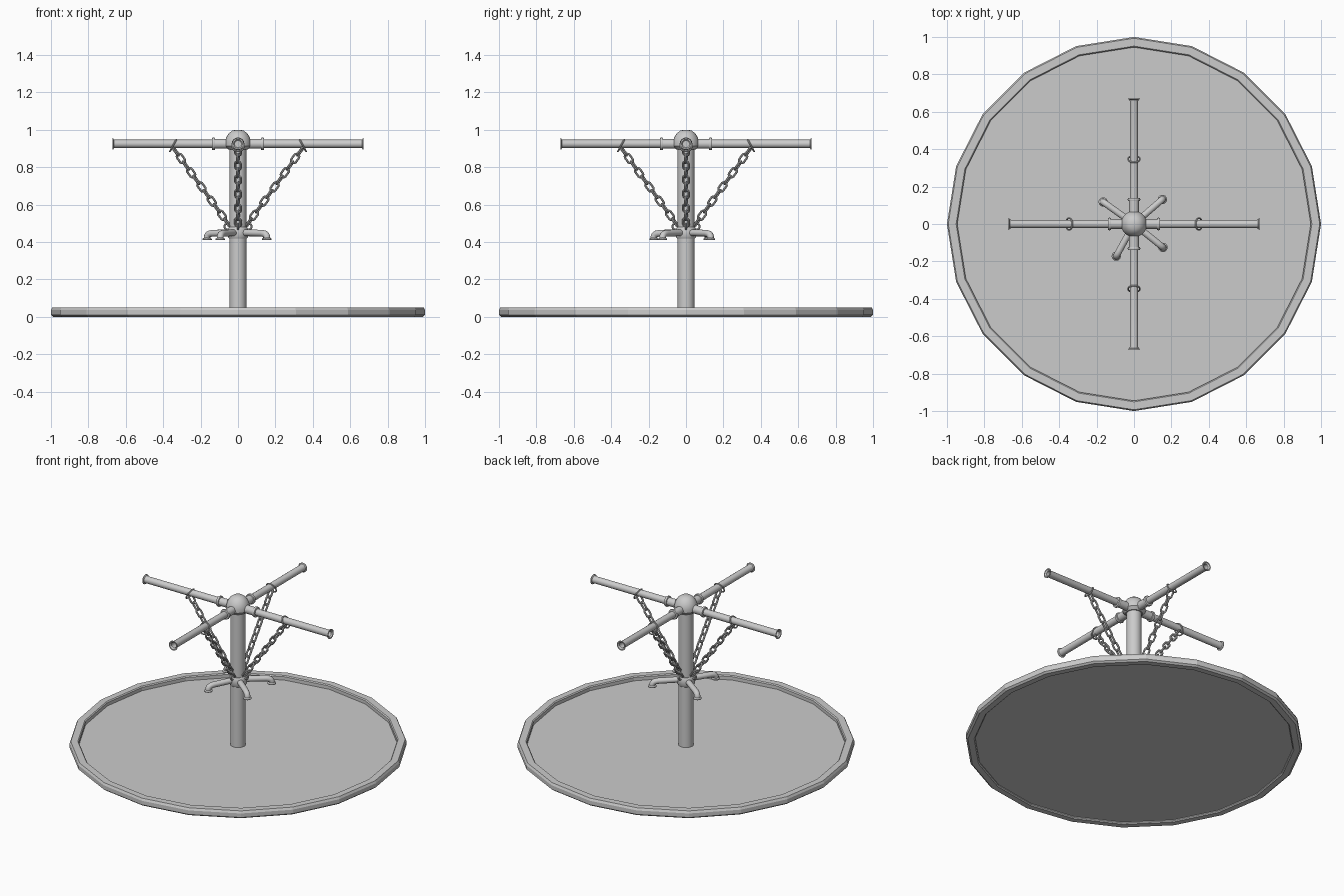
import bpy, bmesh
from math import sin, cos, pi, radians, atan2, hypot
from mathutils import Matrix, Vector

if "Cube" in bpy.data.objects:
    bpy.data.objects.remove(bpy.data.objects["Cube"])


def finish(bm, name, smooth=True):
    bmesh.ops.recalc_face_normals(bm, faces=bm.faces)
    me = bpy.data.meshes.new(name)
    bm.to_mesh(me)
    bm.free()
    ob = bpy.data.objects.new(name, me)
    bpy.context.collection.objects.link(ob)
    if smooth:
        bpy.context.view_layer.objects.active = ob
        ob.select_set(True)
        bpy.ops.object.shade_smooth_by_angle(angle=radians(40))
        ob.select_set(False)
    return ob


def lathe(bm, profile, n, mat=Matrix(), closed=False):
    """Revolve (radius, height) points round local z."""
    rings = []
    for r, z in profile:
        if r == 0:
            rings.append([bm.verts.new(mat @ Vector((0, 0, z)))] * n)
        else:
            rings.append([bm.verts.new(mat @ Vector((r * cos(2 * pi * i / n), r * sin(2 * pi * i / n), z)))
                          for i in range(n)])
    pairs = list(zip(rings, rings[1:]))
    if closed:
        pairs.append((rings[-1], rings[0]))
    for a, b in pairs:
        for i in range(n):
            j = (i + 1) % n
            vs = list(dict.fromkeys((a[i], a[j], b[j], b[i])))
            if len(vs) > 2:
                bm.faces.new(vs)


def link(bm, mat, half, width, wire, n=16, m=8):
    """Oval chain link: long axis local x, flat in local xy."""
    straight = half - width
    rows = []
    for i in range(n):
        a = 2 * pi * (i + 0.5) / n
        out = Vector((cos(a), sin(a), 0))
        c = out * width + Vector((straight if cos(a) > 0 else -straight, 0, 0))
        rows.append([bm.verts.new(mat @ (c + wire * (cos(2 * pi * k / m) * out
                     + sin(2 * pi * k / m) * Vector((0, 0, 1))))) for k in range(m)])
    for i in range(n):
        a, b = rows[i], rows[(i + 1) % n]
        for k in range(m):
            j = (k + 1) % m
            bm.faces.new((a[k], a[j], b[j], b[k]))


# Twenty-sided rim and recessed floor
bm = bmesh.new()
lathe(bm, [(0.945, 0.006), (0.951, 0), (0.988, 0), (1, 0.01), (1, 0.036), (0.993, 0.05),
           (0.951, 0.05), (0.945, 0.044)], 20, closed=True)
finish(bm, "rim", False)
bm = bmesh.new()
lathe(bm, [(0, 0.012), (0.95, 0.012), (0.95, 0.022), (0, 0.022)], 20)
finish(bm, "floor_plate", False)

# Central pole, domed cap and collar
bm = bmesh.new()
lathe(bm, [(0, 0.015), (0.045, 0.015), (0.045, 0.91), (0, 0.91)], 24)
finish(bm, "pole")
bm = bmesh.new()
lathe(bm, [(0, 0.895), (0.052, 0.895), (0.069, 0.913), (0.07, 0.935), (0.063, 0.96),
           (0.048, 0.983), (0.028, 0.997), (0, 1.0)], 20)
finish(bm, "pole_cap")
bm = bmesh.new()
lathe(bm, [(0.04, 0.418), (0.047, 0.418), (0.053, 0.426), (0.053, 0.472), (0.047, 0.48), (0.04, 0.48)],
      24, closed=True)
finish(bm, "collar")

# Four pipe arms with collars and flared open ends
ARM_Z = 0.925
arm = [(0, 0.03), (0.026, 0.03), (0.026, 0.122), (0.032, 0.124), (0.034, 0.13), (0.032, 0.138),
       (0.022, 0.14), (0.022, 0.655), (0.024, 0.664), (0.031, 0.668), (0.031, 0.672),
       (0.024, 0.672), (0.017, 0.664), (0.017, 0.56), (0, 0.56)]
for q in range(4):
    turn = Matrix.Rotation(q * pi / 2, 4, 'Z')
    bm = bmesh.new()
    lathe(bm, arm, 16, turn @ Matrix.Translation((0, 0, ARM_Z)) @ Matrix.Rotation(pi / 2, 4, 'Y'))
    finish(bm, "arm_%d" % (q + 1))

    # Chain from a loop round the arm down to the collar
    bm = bmesh.new()
    top, low = Vector((0.333, 0, 0.885)), Vector((0.058, 0, 0.505))
    d = (low - top).normalized()
    side = Vector((0, 1, 0))
    up = d.cross(side)
    frame = Matrix((d, side, up)).transposed().to_4x4()
    count = 11
    for i in range(count):
        p = top.lerp(low, i / (count - 1))
        spin = Matrix.Rotation(radians(15 + 90 * (i % 2)), 4, 'X')
        link(bm, turn @ Matrix.Translation(p) @ frame @ spin, 0.027, 0.0155, 0.0062)
    tilt = Matrix.Rotation(radians(62), 4, 'Y')
    link(bm, turn @ Matrix.Translation((0.347, 0, 0.916)) @ tilt, 0.036, 0.031, 0.0045, n=20)
    link(bm, turn @ Matrix.Translation((0.055, 0, 0.483)) @ Matrix.Rotation(pi / 2, 4, 'X'),
         0.018, 0.015, 0.005)
    finish(bm, "chain_%d" % (q + 1))

# Four bent pipe outlets on the collar
for k, (x, y) in enumerate([(0.152, 0.132), (-0.165, 0.118), (-0.095, -0.172), (0.155, -0.125)]):
    L = hypot(x, y)
    R = 0.022
    path = [(0.03, 0.45), (L - R - 0.01, 0.447)]
    path += [(L - R + R * sin(t), 0.445 - R + R * cos(t)) for t in (pi / 8, pi / 4, 3 * pi / 8, pi / 2)]
    path += [(L, 0.414)]
    turn = Matrix.Rotation(atan2(y, x), 4, 'Z')
    bm = bmesh.new()
    rings = []
    for i, (px, pz) in enumerate(path):
        a, b = path[max(i - 1, 0)], path[min(i + 1, len(path) - 1)]
        t = Vector((b[0] - a[0], 0, b[1] - a[1])).normalized()
        nrm = Vector((-t.z, 0, t.x))
        rings.append([bm.verts.new(turn @ (Vector((px, 0, pz)) + 0.018 * (
            cos(2 * pi * j / 14) * nrm + Vector((0, sin(2 * pi * j / 14), 0))))) for j in range(14)])
    for a, b in zip(rings, rings[1:]):
        for j in range(14):
            m = (j + 1) % 14
            bm.faces.new((a[j], a[m], b[m], b[j]))
    bm.faces.new(rings[0])
    bm.faces.new(rings[-1])
    lathe(bm, [(0, 0.412), (0.025, 0.412), (0.025, 0.417), (0.018, 0.423), (0, 0.423)], 14,
          Matrix.Translation((x, y, 0)))
    finish(bm, "outlet_%d" % (k + 1))
